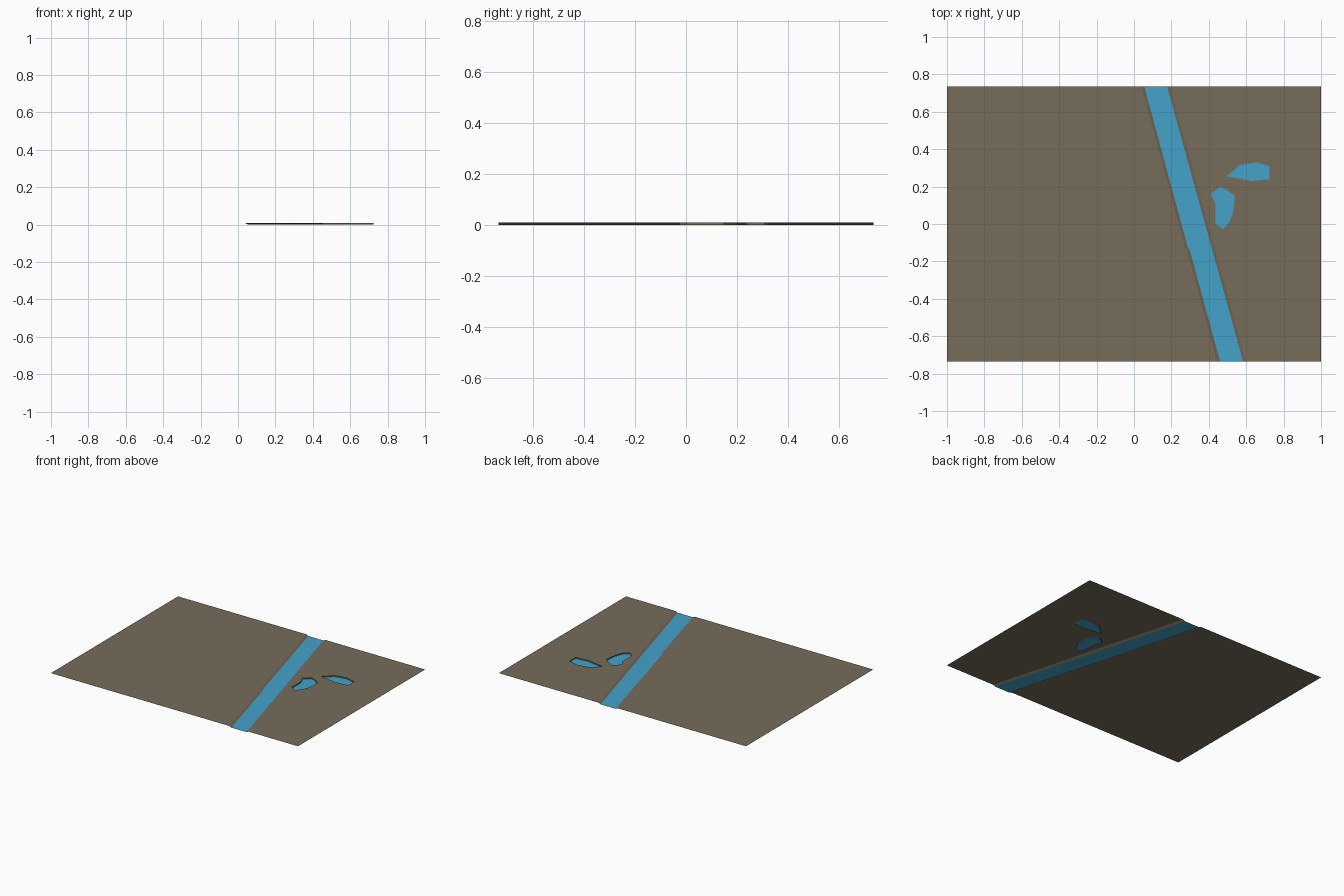
import bpy, bmesh

if "Cube" in bpy.data.objects:
    bpy.data.objects.remove(bpy.data.objects["Cube"])

TOP, HALF_Y = 0.008, 0.735
BANK = 0.016


def material(name, color):
    m = bpy.data.materials.new(name)
    m.diffuse_color = (*color, 1)
    m.use_nodes = True
    m.node_tree.nodes["Principled BSDF"].inputs["Base Color"].default_value = m.diffuse_color
    return m


earth = material("brown earth", (0.181, 0.150, 0.102))
blue = material("blue water", (0.058, 0.362, 0.591))


def finish(bm, name, mat):
    me = bpy.data.meshes.new(name)
    bm.to_mesh(me)
    bm.free()
    me.materials.append(mat)
    bpy.context.collection.objects.link(bpy.data.objects.new(name, me))


def loop(bm, pts, z):
    vs = [bm.verts.new((x, y, z)) for x, y in pts]
    return vs, [bm.edges.new((vs[i], vs[(i + 1) % len(vs)])) for i in range(len(vs))]


# River edges, front to back, with a small nick in the left bank
left = [(0.460, -HALF_Y), (0.300, -0.145), (0.288, -0.125), (0.055, HALF_Y)]
right = [(0.583, -HALF_Y), (0.177, HALF_Y)]
left_top = [(x - BANK, y) for x, y in left]
right_top = [(x + BANK, y) for x, y in right]

# Ponds, counter-clockwise
ponds = [
    [(0.41, 0.16), (0.435, 0.11), (0.435, 0.0), (0.475, -0.025), (0.51, 0.01),
     (0.53, 0.06), (0.54, 0.15), (0.50, 0.18), (0.46, 0.20)],
    [(0.495, 0.255), (0.63, 0.23), (0.725, 0.24), (0.725, 0.31),
     (0.65, 0.33), (0.565, 0.315)],
]

# Ground: left sheet, right sheet with pond holes, river banks and pond walls
bm = bmesh.new()
for outlines in ([[(-1, -HALF_Y)] + left_top + [(-1, HALF_Y)]],
                 [[(1, -HALF_Y), (1, HALF_Y)] + right_top[::-1]] + ponds):
    edges = []
    for pts in outlines:
        edges += loop(bm, pts, TOP)[1]
    bmesh.ops.triangle_fill(bm, edges=edges, use_beauty=True, normal=(0, 0, 1))
for f in bm.faces:
    f.normal_update()
    if f.normal.z < 0:
        f.normal_flip()


def strip(hi, lo, closed=False):
    a = [bm.verts.new((x, y, TOP)) for x, y in hi]
    b = [bm.verts.new((x, y, 0)) for x, y in lo]
    n = len(a)
    for i in range(n if closed else n - 1):
        j = (i + 1) % n
        bm.faces.new((a[i], b[i], b[j], a[j]))


strip(left_top, left)
strip(right_top[::-1], right[::-1])
for p in ponds:
    strip(p, p, True)
bmesh.ops.remove_doubles(bm, verts=bm.verts, dist=1e-5)
finish(bm, "ground", earth)

# Water surfaces at the bottom of the carved channels
for name, pts in zip(("river", "lower_pond", "upper_pond"),
                     [right + left[::-1]] + ponds):
    bm = bmesh.new()
    bmesh.ops.triangle_fill(bm, edges=loop(bm, pts, 0)[1], use_beauty=True, normal=(0, 0, 1))
    for f in bm.faces:
        f.normal_update()
        if f.normal.z < 0:
            f.normal_flip()
    finish(bm, name, blue)
